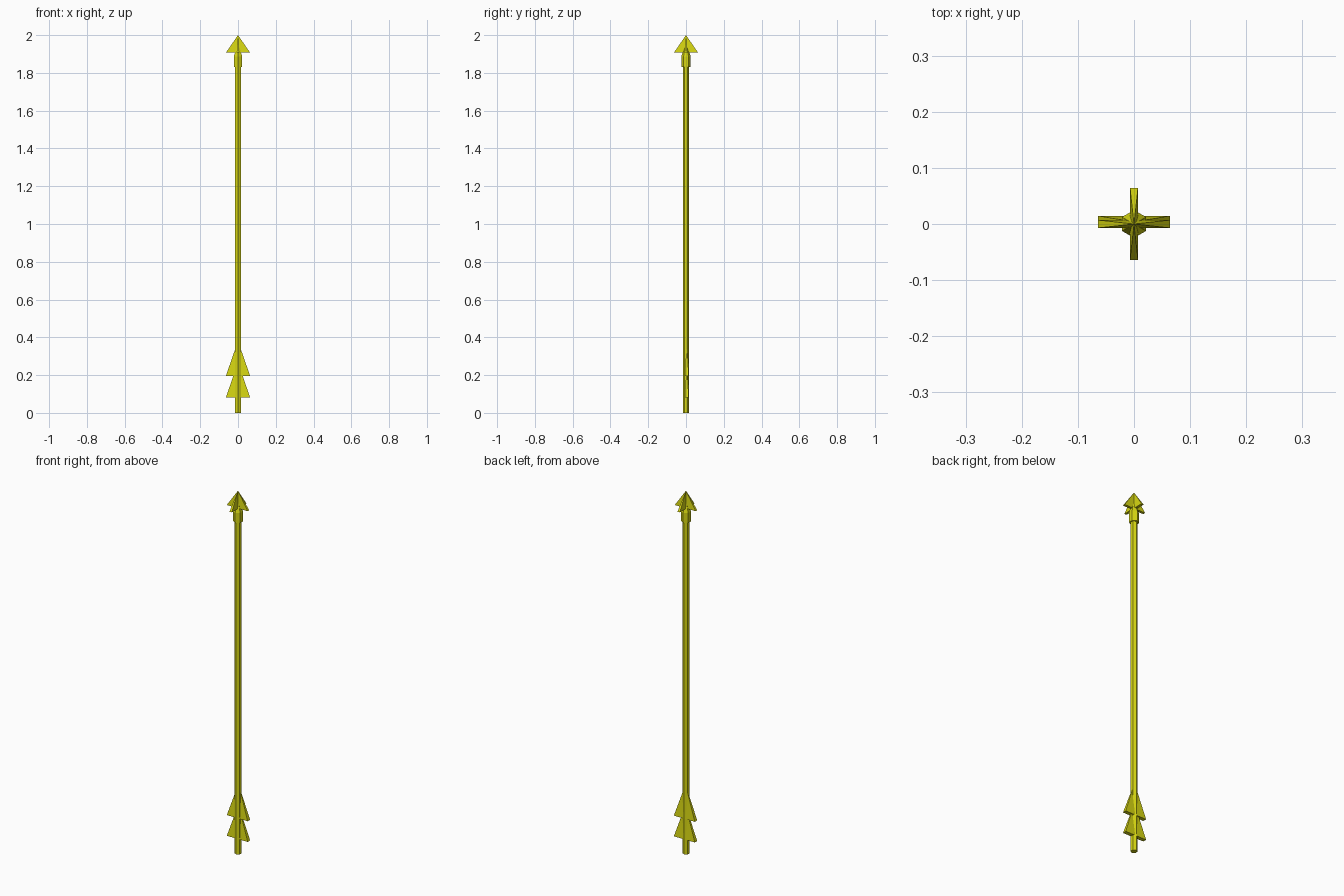
import bpy
import bmesh
import math

if "Cube" in bpy.data.objects:
    bpy.data.objects.remove(bpy.data.objects["Cube"])

yellow = bpy.data.materials.new("yellow")
yellow.diffuse_color = (0.68, 0.68, 0.006, 1)
yellow.use_nodes = True
yellow.node_tree.nodes["Principled BSDF"].inputs["Base Color"].default_value = yellow.diffuse_color


def finish(name, bm):
    bmesh.ops.recalc_face_normals(bm, faces=bm.faces)
    mesh = bpy.data.meshes.new(name)
    bm.to_mesh(mesh)
    bm.free()
    mesh.materials.append(yellow)
    obj = bpy.data.objects.new(name, mesh)
    bpy.context.collection.objects.link(obj)
    return obj


def hex_lathe(name, profile):
    """Six-sided stack of (radius, z) rings with a corner facing the front."""
    bm = bmesh.new()
    rings = []
    for r, z in profile:
        rings.append([bm.verts.new((r * math.sin(i * math.pi / 3),
                                    r * math.cos(i * math.pi / 3), z))
                      for i in range(6)])
    for a, b in zip(rings, rings[1:]):
        for i in range(6):
            j = (i + 1) % 6
            bm.faces.new((a[i], a[j], b[j], b[i]))
    bm.faces.new(rings[0])
    bm.faces.new(rings[-1])
    return finish(name, bm)


def wedge(name, half_x, half_y, z0, z1, y=0.0):
    """Flat blade: thin rectangular base rising to a point."""
    bm = bmesh.new()
    base = [bm.verts.new((sx * half_x, y + sy * half_y, z0))
            for sx, sy in ((-1, -1), (1, -1), (1, 1), (-1, 1))]
    tip = bm.verts.new((0, y, z1))
    bm.faces.new(base)
    for i in range(4):
        bm.faces.new((base[i], base[(i + 1) % 4], tip))
    return finish(name, bm)


# Shaft and the pointed socket holding the head
hex_lathe("shaft", [(0.0172, 0.0), (0.0172, 1.88)])
hex_lathe("head_socket", [(0.0248, 1.832), (0.0248, 1.888), (0.002, 1.955)])

# Crossed blades of the arrowhead
wedge("head_blade_wide", 0.064, 0.007, 1.907, 2.0)
wedge("head_blade_deep", 0.007, 0.064, 1.907, 2.0)

# Two stacked tail feathers
for name, z in (("upper_feather", 0.196), ("lower_feather", 0.082)):
    wedge(name, 0.064, 0.0105, z, z + 0.185, y=0.004)
